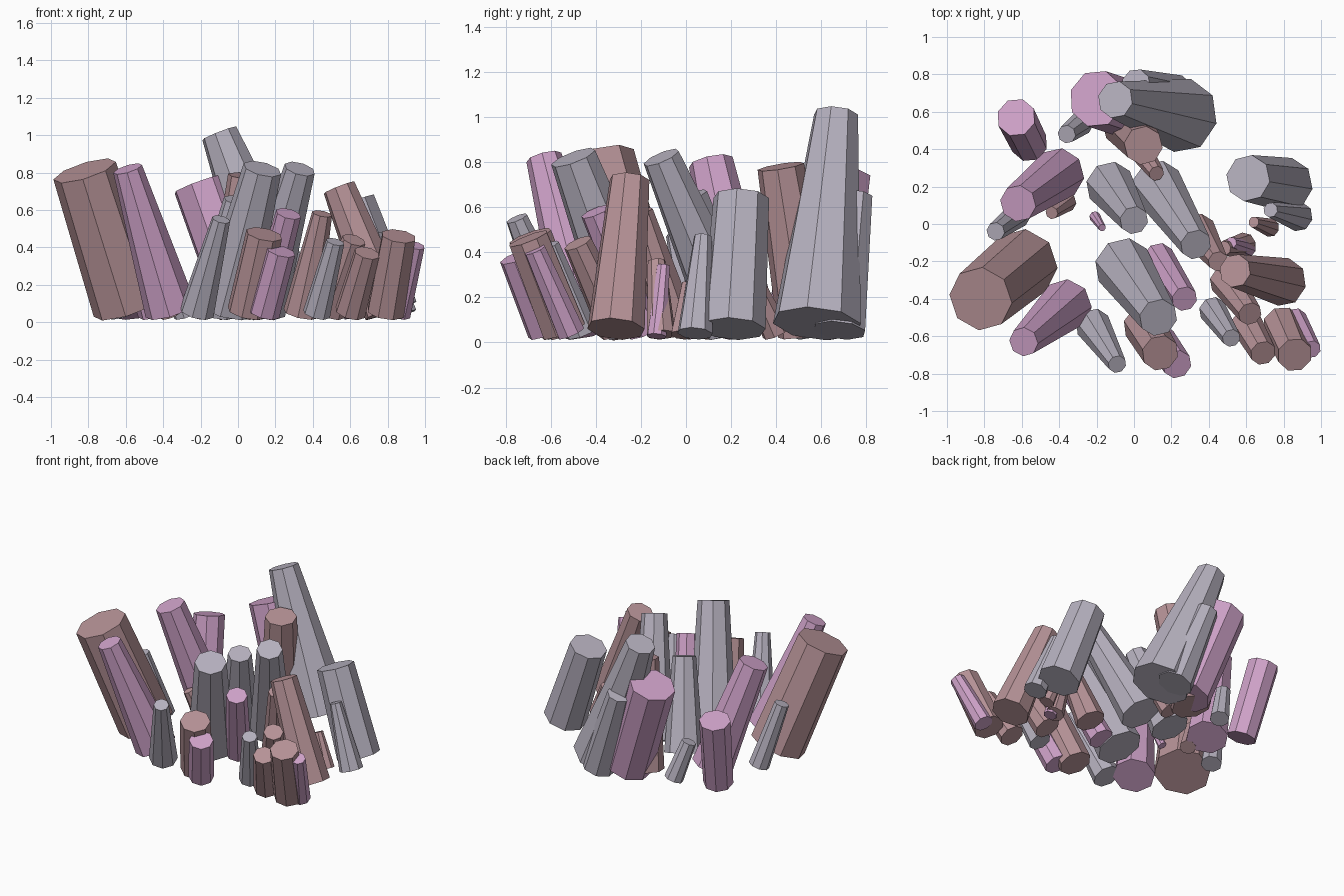
import bpy, math
from mathutils import Vector

if "Cube" in bpy.data.objects:
    bpy.data.objects.remove(bpy.data.objects["Cube"])


def material(name, rgb):
    m = bpy.data.materials.new(name)
    m.diffuse_color = (*rgb, 1)
    m.use_nodes = True
    m.node_tree.nodes["Principled BSDF"].inputs["Base Color"].default_value = m.diffuse_color
    return m


GREY = material("grey_quartz", (0.47, 0.44, 0.52))
BROWN = material("rose_brown", (0.47, 0.29, 0.31))
PINK = material("pink_quartz", (0.62, 0.36, 0.58))


def crystal(name, mat, base, r_base, top, r_top):
    """Tapered eight-sided prism; base is (x, y), top is (x, y, z)."""
    top = Vector(top)
    lean = math.hypot(top.x - base[0], top.y - base[1])
    tilt = math.atan2(lean, top.z)
    foot = Vector((base[0], base[1], r_base * math.sin(tilt) + 0.015))
    axis = top - foot
    bpy.ops.mesh.primitive_cone_add(vertices=8, radius1=r_base, radius2=r_top,
                                    depth=axis.length, location=(foot + top) / 2)
    ob = bpy.context.object
    ob.name = ob.data.name = name
    ob.rotation_euler = axis.to_track_quat('Z', 'Y').to_euler()
    ob.data.materials.append(mat)


# left side crystals
crystal("left_large_crystal", BROWN, (-0.59, -0.21), 0.19, (-0.82, -0.40, 0.81), 0.175)
crystal("left_front_crystal", PINK, (-0.36, -0.43), 0.14, (-0.59, -0.63, 0.82), 0.08)
crystal("left_middle_crystal", PINK, (-0.40, 0.27), 0.14, (-0.62, 0.11, 0.80), 0.10)
crystal("left_back_crystal", PINK, (-0.56, 0.43), 0.10, (-0.63, 0.57, 0.56), 0.105)
crystal("left_small_crystal", GREY, (-0.62, 0.05), 0.07, (-0.74, -0.04, 0.48), 0.05)
crystal("left_tiny_crystal", BROWN, (-0.36, 0.12), 0.055, (-0.44, 0.06, 0.25), 0.035)

# back crystals
crystal("back_tall_crystal", GREY, (0.26, 0.58), 0.20, (-0.10, 0.665, 1.01), 0.10)
crystal("back_pink_crystal", PINK, (0.04, 0.59), 0.155, (-0.20, 0.67, 0.74), 0.155)
crystal("back_grey_crystal", GREY, (0.22, 0.68), 0.12, (0.01, 0.75, 0.65), 0.08)
crystal("back_brown_crystal", BROWN, (-0.04, 0.54), 0.135, (0.05, 0.42, 0.78), 0.105)
crystal("back_small_grey_crystal", GREY, (-0.28, 0.54), 0.065, (-0.36, 0.48, 0.30), 0.05)
crystal("back_small_brown_crystal", BROWN, (0.03, 0.40), 0.065, (0.12, 0.27, 0.33), 0.042)

# central crystals
crystal("centre_grey_crystal", GREY, (-0.13, 0.21), 0.13, (0.0, 0.02, 0.65), 0.078)
crystal("centre_right_crystal", GREY, (0.12, 0.21), 0.14, (0.33, -0.11, 0.82), 0.085)
crystal("centre_front_crystal", GREY, (-0.06, -0.22), 0.155, (0.13, -0.50, 0.82), 0.105)
crystal("centre_pink_crystal", PINK, (0.13, -0.18), 0.085, (0.27, -0.40, 0.58), 0.07)
crystal("centre_tiny_crystal", PINK, (-0.21, 0.04), 0.03, (-0.17, -0.02, 0.18), 0.02)
crystal("centre_brown_crystal", BROWN, (0.34, -0.04), 0.10, (0.45, -0.20, 0.58), 0.055)

# front crystals
crystal("front_grey_crystal", GREY, (-0.22, -0.54), 0.095, (-0.09, -0.75, 0.55), 0.05)
crystal("front_brown_crystal", BROWN, (0.05, -0.54), 0.11, (0.14, -0.69, 0.47), 0.10)
crystal("front_pink_crystal", PINK, (0.14, -0.62), 0.085, (0.23, -0.75, 0.38), 0.08)
crystal("front_small_grey_crystal", GREY, (0.42, -0.46), 0.075, (0.52, -0.61, 0.43), 0.05)
crystal("front_right_thin_crystal", BROWN, (0.49, -0.30), 0.09, (0.62, -0.48, 0.44), 0.065)
crystal("front_right_small_crystal", BROWN, (0.60, -0.53), 0.085, (0.69, -0.69, 0.37), 0.07)
crystal("front_right_brown_crystal", BROWN, (0.79, -0.54), 0.105, (0.86, -0.70, 0.46), 0.095)
crystal("front_right_pink_crystal", PINK, (0.86, -0.51), 0.065, (0.95, -0.67, 0.41), 0.05)

# right side crystals
crystal("right_brown_crystal", BROWN, (0.80, -0.31), 0.13, (0.54, -0.25, 0.72), 0.09)
crystal("right_grey_crystal", GREY, (0.82, 0.21), 0.145, (0.61, 0.245, 0.64), 0.125)
crystal("right_small_grey_crystal", GREY, (0.88, 0.04), 0.08, (0.73, 0.075, 0.47), 0.04)
crystal("right_tiny_crystal", BROWN, (0.73, -0.02), 0.05, (0.64, 0.01, 0.26), 0.03)
crystal("right_slim_brown_crystal", BROWN, (0.59, -0.11), 0.065, (0.48, -0.13, 0.36), 0.04)
crystal("right_slim_pink_crystal", PINK, (0.61, -0.13), 0.045, (0.52, -0.10, 0.34), 0.03)
